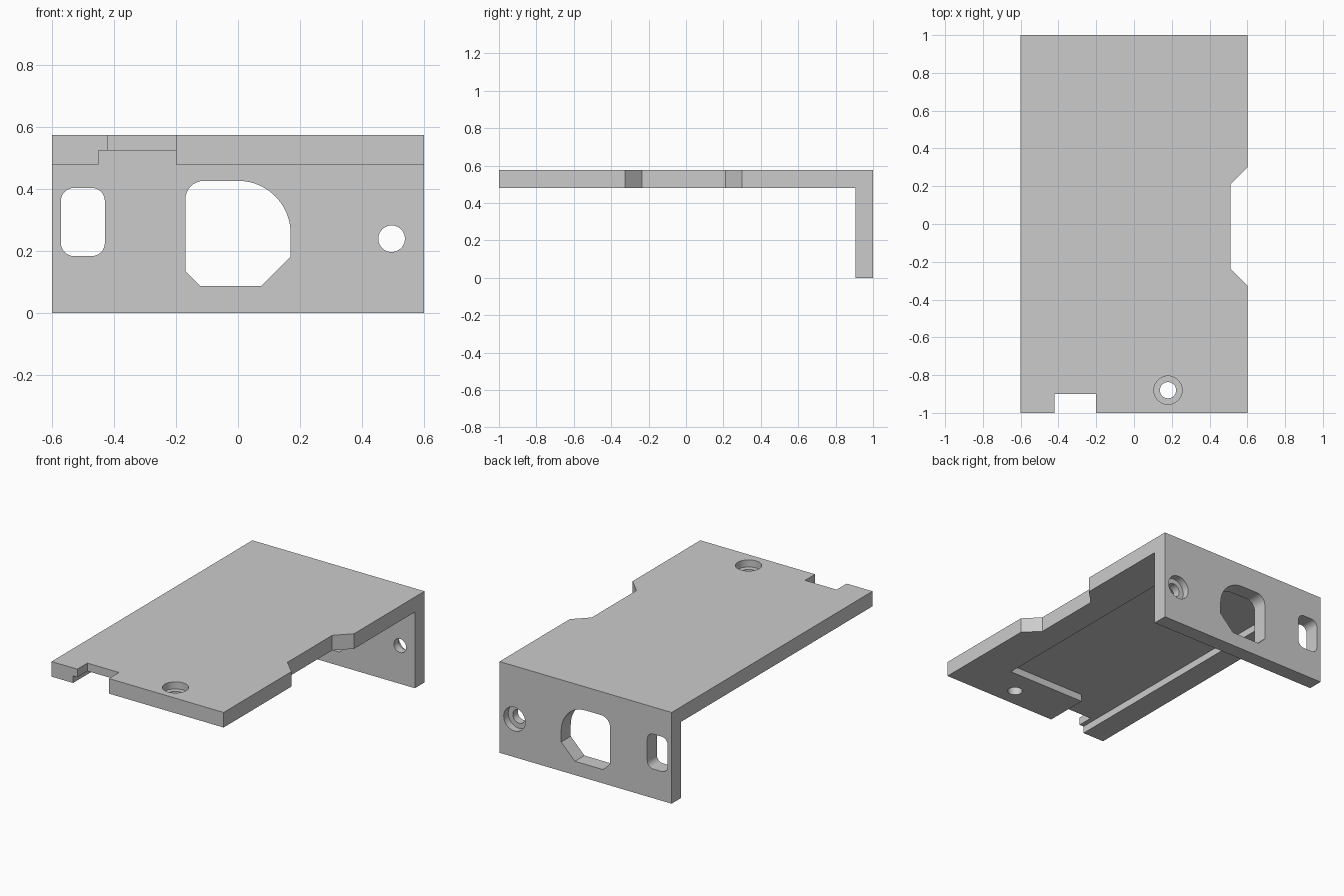
import bpy
import bmesh
from math import sin, cos, radians
from mathutils import Vector

if "Cube" in bpy.data.objects:
    bpy.data.objects.remove(bpy.data.objects["Cube"], do_unlink=True)

W, L, H = 0.6, 1.0, 0.575          # half width, half length, height
UNDER, WALL, RECESS = 0.48, 0.905, 0.525

grey = bpy.data.materials.new("plain grey")
grey.use_nodes = True
grey.diffuse_color = (0.6, 0.6, 0.6, 1)
grey.node_tree.nodes["Principled BSDF"].inputs["Base Color"].default_value = (0.6, 0.6, 0.6, 1)


def prism(name, points, axis, lo, hi):
    """Extrude a 2D outline along an axis; the outline uses the other two axes in order."""
    def place(p, depth):
        co = list(p)
        co.insert("xyz".index(axis), depth)
        return Vector(co)

    bm = bmesh.new()
    face = bm.faces.new([bm.verts.new(place(p, lo)) for p in points])
    grown = bmesh.ops.extrude_face_region(bm, geom=[face], use_keep_orig=True)
    moved = [g for g in grown["geom"] if isinstance(g, bmesh.types.BMVert)]
    bmesh.ops.translate(bm, verts=moved, vec=place((0, 0), hi - lo))
    bmesh.ops.recalc_face_normals(bm, faces=bm.faces)
    mesh = bpy.data.meshes.new(name)
    bm.to_mesh(mesh)
    bm.free()
    mesh.materials.append(grey)
    obj = bpy.data.objects.new(name, mesh)
    bpy.context.collection.objects.link(obj)
    return obj


def arc(cx, cy, r, start, end, steps=12):
    angles = [radians(start + (end - start) * i / steps) for i in range(steps + 1)]
    return [(cx + r * cos(a), cy + r * sin(a)) for a in angles]


def circle(cx, cy, r):
    return arc(cx, cy, r, 0, 360, 40)[:-1]


def rect(x0, y0, x1, y1):
    return [(x0, y0), (x1, y0), (x1, y1), (x0, y1)]


def rounded_rect(x0, y0, x1, y1, r):
    return (arc(x1 - r, y1 - r, r, 0, 90, 8) + arc(x0 + r, y1 - r, r, 90, 180, 8)
            + arc(x0 + r, y0 + r, r, 180, 270, 8) + arc(x1 - r, y0 + r, r, 270, 360, 8))


# L-shaped body: top plate with a wall hanging from the back
profile = [(-L, UNDER), (-L, H), (L, H), (L, 0), (WALL, 0), (WALL, UNDER)]
bracket = prism("bracket", profile, "x", -W, W)

# Outline of the large window: rounded corner, big arc, two chamfers
window = ([(-0.17, 0.135), (-0.122, 0.087), (0.075, 0.087), (0.17, 0.183)]
          + arc(0, 0.257, 0.17, 0, 90, 20) + arc(-0.11, 0.367, 0.06, 90, 180, 8))

# Underside recess, running out to the front edge as a channel
recess = [(-0.45, -1.1), (-0.2, -1.1), (-0.2, -0.72), (0.345, -0.72),
          (0.345, WALL), (-0.45, WALL)]
side_notch = [(0.51, -0.235), (0.6, -0.325), (0.7, -0.325),
              (0.7, 0.3), (0.6, 0.3), (0.51, 0.21)]

cutters = [
    prism("recess_cutter", recess, "z", 0.4, RECESS),
    prism("front_notch_cutter", rect(-0.42, -1.1, -0.2, -0.9), "z", 0.3, 0.7),
    prism("side_notch_cutter", side_notch, "z", 0.3, 0.7),
    prism("window_cutter", window, "y", 0.8, 1.1),
    prism("slot_cutter", rounded_rect(-0.572, 0.184, -0.43, 0.404, 0.042), "y", 0.8, 1.1),
    # Counterbored screw holes
    prism("plate_hole_cutter", circle(0.18, -0.88, 0.043), "z", 0.3, 0.7),
    prism("plate_bore_cutter", circle(0.18, -0.88, 0.075), "z", 0.53, 0.7),
    prism("wall_hole_cutter", circle(0.496, 0.24, 0.043), "y", 0.8, 1.1),
    prism("wall_bore_cutter", circle(0.496, 0.24, 0.075), "y", 0.955, 1.1),
]

for cutter in cutters:
    mod = bracket.modifiers.new(cutter.name, "BOOLEAN")
    mod.operation = "DIFFERENCE"
    mod.solver = "EXACT"
    mod.object = cutter
    cutter.hide_render = True

# Bake the cuts and drop the cutters
bpy.context.view_layer.update()
evaluated = bracket.evaluated_get(bpy.context.evaluated_depsgraph_get())
mesh = bpy.data.meshes.new_from_object(evaluated)
bracket.modifiers.clear()
bracket.data = mesh
for cutter in cutters:
    bpy.data.objects.remove(cutter, do_unlink=True)

# Smooth the round walls and keep the edges sharp
bpy.ops.object.select_all(action="DESELECT")
bracket.select_set(True)
bpy.context.view_layer.objects.active = bracket
bpy.ops.object.shade_smooth_by_angle(angle=radians(25))
